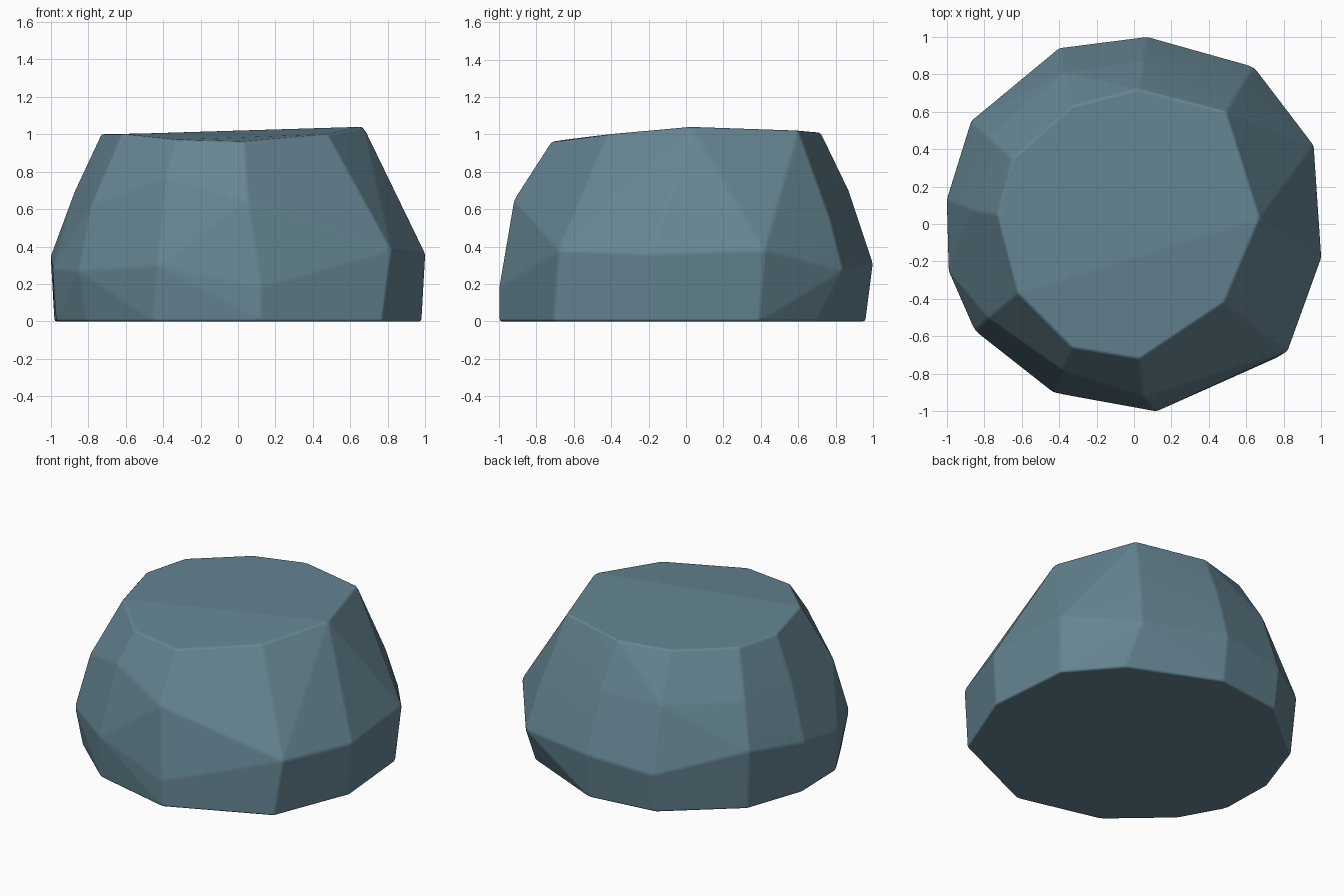
import bpy
import bmesh
import math

# Remove the default object
default_cube = bpy.data.objects.get("Cube")
if default_cube:
    bpy.data.objects.remove(default_cube, do_unlink=True)

# Corner points of the rock, listed anticlockwise from the front
TOP_RIM = [
    (.03, -.72, .96), (.48, -.42, 1), (.67, .03, 1.04), (.49, .6, 1.02), (.02, .72, 1.01),
    (-.33, .63, 1), (-.65, .35, 1), (-.73, .05, 1), (-.62, -.37, 1), (-.33, -.66, .97),
]
SHOULDER = [
    (.05, -.92, .65), (.59, .77, .55), (.05, .87, .7), (-.37, .81, .7),
    (-.78, .47, .7), (-.87, .08, .7), (-.78, -.5, .63), (-.38, -.78, .77),
]
WAIST = [
    (.12, -1, .18), (.82, -.68, .38), (1, -.18, .36), (.96, .42, .38), (.64, .84, .27),
    (.07, 1, .31), (-.4, .94, .27), (-.87, .55, .41), (-1, .13, .35),
    (-.99, -.25, .28), (-.85, -.57, .27), (-.43, -.9, .3),
]
BASE = [
    (.12, -1), (.77, -.71), (.98, -.18), (.93, .39), (.66, .7), (.07, .96),
    (-.4, .9), (-.84, .53), (-.98, .13), (-.97, -.25), (-.81, -.54), (-.45, -.86),
]


def make_material(name, colour):
    material = bpy.data.materials.new(name)
    material.use_nodes = True
    material.diffuse_color = colour
    shader = next(n for n in material.node_tree.nodes if n.type == "BSDF_PRINCIPLED")
    shader.inputs["Base Color"].default_value = colour
    shader.inputs["Roughness"].default_value = 0.9
    return material


def chiselled_hull(name, points, material):
    """Wrap the corner points in flat facets with softly worn edges."""
    bm = bmesh.new()
    for point in points:
        bm.verts.new(point)
    hull = bmesh.ops.convex_hull(bm, input=bm.verts)
    loose = set(hull["geom_interior"]) | set(hull["geom_unused"])
    loose_verts = [g for g in loose if isinstance(g, bmesh.types.BMVert) and g.is_valid]
    bmesh.ops.delete(bm, geom=loose_verts, context="VERTS")

    # Merge nearly coplanar triangles into broad facets
    bmesh.ops.dissolve_limit(bm, angle_limit=math.radians(4), verts=bm.verts, edges=bm.edges)
    bmesh.ops.recalc_face_normals(bm, faces=bm.faces)

    mesh = bpy.data.meshes.new(name)
    bm.to_mesh(mesh)
    bm.free()
    mesh.materials.append(material)
    obj = bpy.data.objects.new(name, mesh)
    bpy.context.collection.objects.link(obj)

    # Worn edges
    bevel = obj.modifiers.new("worn_edges", "BEVEL")
    bevel.width = 0.014
    bevel.segments = 2
    bevel.limit_method = "ANGLE"
    bevel.angle_limit = math.radians(6)
    bevel.harden_normals = True
    for polygon in mesh.polygons:
        polygon.use_smooth = True
    return obj


stone = make_material("blue_grey_stone", (0.13, 0.235, 0.29, 1))
corners = TOP_RIM + SHOULDER + WAIST + [(x, y, 0) for x, y in BASE]
chiselled_hull("rock", corners, stone)
